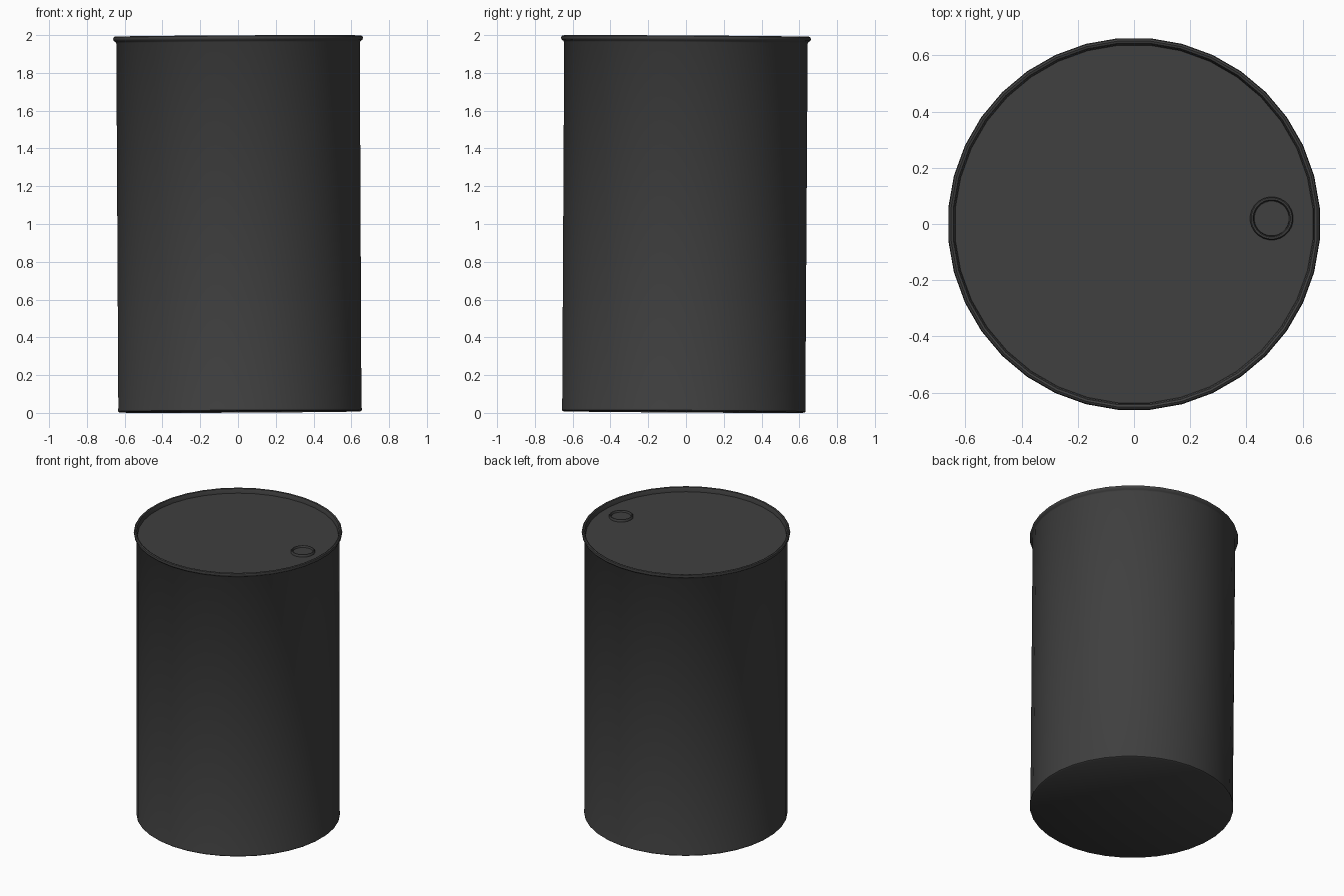
import bpy
import bmesh
import math
from mathutils import Matrix

cube = bpy.data.objects.get("Cube")
if cube:
    bpy.data.objects.remove(cube, do_unlink=True)

black = bpy.data.materials.new("charcoal_paint")
black.use_nodes = True
colour = (0.05, 0.05, 0.05, 1)
black.diffuse_color = colour
black.node_tree.nodes["Principled BSDF"].inputs["Base Color"].default_value = colour

# The drum leans very slightly
lean = (Matrix.Translation((0.01, -0.012, 0.005))
        @ Matrix.Rotation(-0.006, 4, "X") @ Matrix.Rotation(-0.005, 4, "Y"))


def lathe(name, profile, sides, centre=(0, 0), closed=False):
    """Turn a (radius, height) profile; radius zero makes a pole."""
    bm = bmesh.new()
    rings = []
    for r, z in profile:
        count = sides if r > 0 else 1
        angles = [math.tau * (i + 0.5) / sides for i in range(count)]
        rings.append([bm.verts.new((centre[0] + r * math.cos(a),
                                    centre[1] + r * math.sin(a), z)) for a in angles])
    pairs = list(zip(rings, rings[1:]))
    if closed:
        pairs.append((rings[-1], rings[0]))
    for low, high in pairs:
        for i in range(sides):
            j = (i + 1) % sides
            corners = [low[i % len(low)], low[j % len(low)],
                       high[j % len(high)], high[i % len(high)]]
            bm.faces.new(list(dict.fromkeys(corners)))
    bmesh.ops.recalc_face_normals(bm, faces=bm.faces)
    mesh = bpy.data.meshes.new(name)
    bm.to_mesh(mesh)
    bm.free()
    mesh.materials.append(black)
    obj = bpy.data.objects.new(name, mesh)
    bpy.context.collection.objects.link(obj)
    obj.matrix_world = lean
    bpy.ops.object.select_all(action="DESELECT")
    obj.select_set(True)
    bpy.context.view_layer.objects.active = obj
    bpy.ops.object.shade_smooth_by_angle(angle=math.radians(40))
    return obj


# Closed shell: flat base, straight wall, rolled rim and sunken lid
lathe("drum_shell", [
    (0, 0), (0.64, 0), (0.648, 0.006), (0.648, 0.016), (0.646, 0.022),
    (0.647, 1.955), (0.652, 1.962), (0.661, 1.968), (0.664, 1.977),
    (0.661, 1.986), (0.654, 1.99), (0.646, 1.987), (0.642, 1.978),
    (0.639, 1.958), (0, 1.958)], 36)

# Raised collar around the filler hole
bung = (0.49, 0.02)
lathe("bung_collar", [
    (0.077, 1.956), (0.077, 1.968), (0.073, 1.973),
    (0.067, 1.973), (0.063, 1.968), (0.063, 1.956)], 24, bung, closed=True)

# Plug set inside the collar
lathe("bung_plug", [(0.064, 1.957), (0.062, 1.962), (0, 1.962)], 24, bung)
